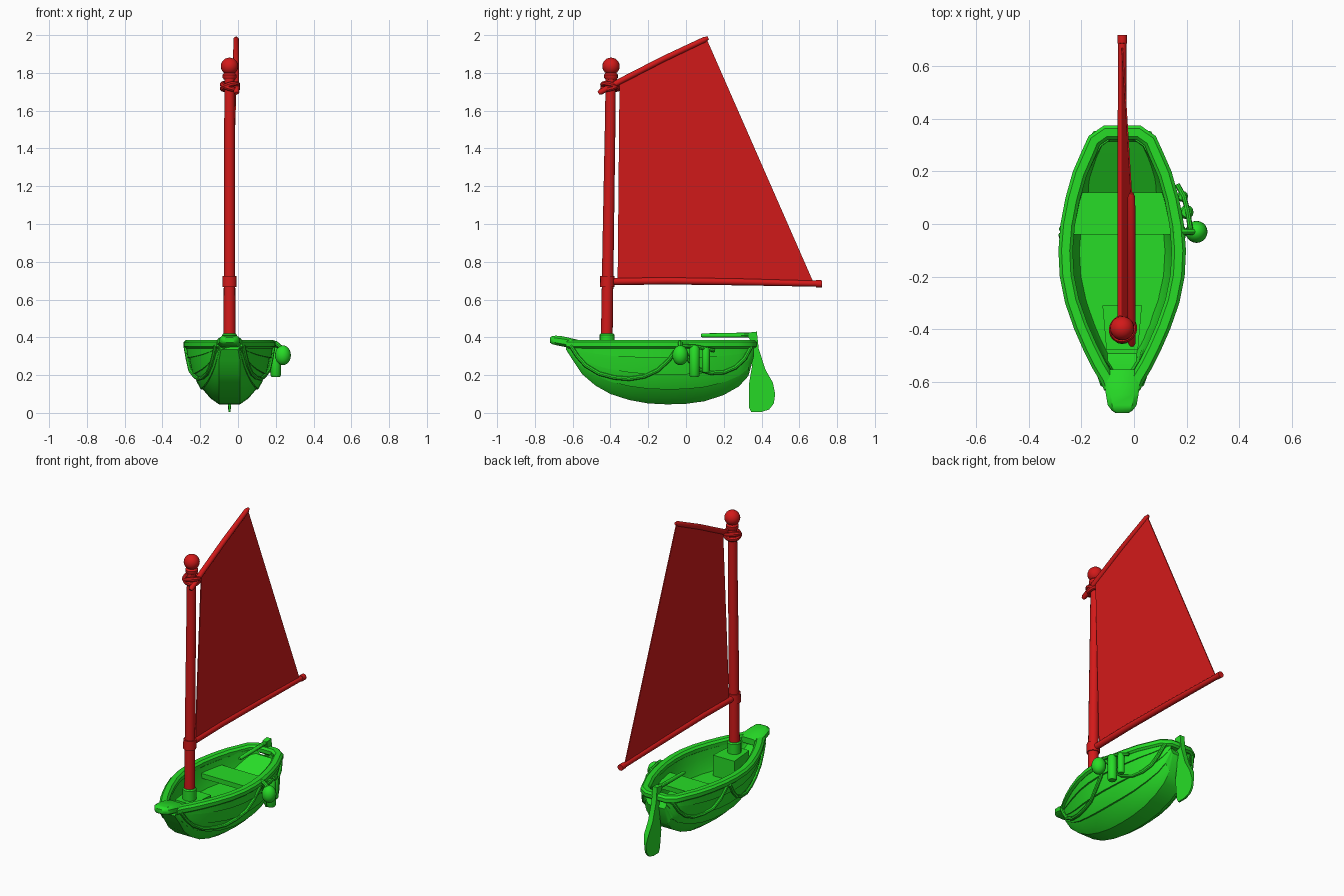
import bpy, bmesh, math
from mathutils import Vector

if "Cube" in bpy.data.objects:
    bpy.data.objects.remove(bpy.data.objects["Cube"])

C = -0.045  # boat centreline in x


def material(name, rgb):
    m = bpy.data.materials.new(name)
    m.diffuse_color = (*rgb, 1)
    m.use_nodes = True
    m.node_tree.nodes["Principled BSDF"].inputs["Base Color"].default_value = m.diffuse_color
    return m


GREEN = material("hull_green", (0.02, 0.72, 0.02))
RED = material("rig_red", (0.65, 0.01, 0.01))


def finish(ob, mat, angle=35):
    ob.data.materials.append(mat)
    bpy.ops.object.select_all(action='DESELECT')
    ob.select_set(True)
    bpy.context.view_layer.objects.active = ob
    bpy.ops.object.shade_smooth_by_angle(angle=math.radians(angle))
    return ob


def loft(name, rings, mat, cyclic=False, angle=35):
    """Skin a list of closed rings; cap the ends unless cyclic."""
    bm = bmesh.new()
    vs = [[bm.verts.new(p) for p in r] for r in rings]
    n = len(rings[0])
    pairs = list(zip(vs, vs[1:])) + ([(vs[-1], vs[0])] if cyclic else [])
    for a, b in pairs:
        for i in range(n):
            j = (i + 1) % n
            bm.faces.new((a[i], a[j], b[j], b[i]))
    if not cyclic:
        bm.faces.new(vs[0])
        bm.faces.new(vs[-1])
    bmesh.ops.recalc_face_normals(bm, faces=bm.faces)
    me = bpy.data.meshes.new(name)
    bm.to_mesh(me)
    bm.free()
    ob = bpy.data.objects.new(name, me)
    bpy.context.collection.objects.link(ob)
    return finish(ob, mat, angle)


def tube(name, pts, mat, n=14):
    """Round bar through (x, y, z, radius) points."""
    ps = [Vector(p[:3]) for p in pts]
    rings = []
    for i, p in enumerate(ps):
        t = (ps[min(i + 1, len(ps) - 1)] - ps[max(i - 1, 0)]).normalized()
        ref = Vector((1, 0, 0)) if abs(t.x) < 0.9 else Vector((0, 0, 1))
        u = t.cross(ref).normalized()
        v = t.cross(u)
        rings.append([p + pts[i][3] * (u * math.cos(a) + v * math.sin(a))
                      for a in (2 * math.pi * k / n for k in range(n))])
    return loft(name, rings, mat)


def ball(name, x, y, z, r, mat, sz=1):
    bpy.ops.mesh.primitive_uv_sphere_add(segments=20, ring_count=12, radius=r, location=(x, y, z))
    ob = bpy.context.object
    ob.name = name
    ob.scale.z = sz
    return finish(ob, mat)


def lerp(table, x, col):
    if x <= table[0][0]:
        return table[0][col]
    for a, b in zip(table, table[1:]):
        if x <= b[0]:
            return a[col] + (b[col] - a[col]) * (x - a[0]) / (b[0] - a[0])
    return table[-1][col]


# Hull stations: y, half width, keel height
ST = [(-.635, .055, .335), (-.60, .07, .28), (-.55, .10, .205), (-.48, .135, .145),
      (-.40, .17, .10), (-.30, .205, .068), (-.20, .225, .05), (-.10, .23, .045),
      (0, .222, .048), (.10, .203, .062), (.20, .175, .095), (.28, .14, .14),
      (.33, .115, .195), (.36, .075, .30)]
TOP = .36
# Half section as (height, width) fractions, with overlapping planks
SEC = [(0, 0), (.10, .26), (.25, .49), (.25, .55), (.38, .68), (.5, .75), (.5, .81),
       (.64, .87), (.78, .91), (.78, .97), (1, 1)]
INNER = [(0, 0), (.25, .52), (.5, .78), (.78, .94), (1, 1)]


def half(sec, w, zb):
    k = max(min(.055, w - .01), .005)
    return [(k + (w - k) * f, zb + (TOP - zb) * h) for h, f in sec]


rings = []
for y, w, zb in ST:
    o = half(SEC, w, zb)
    i = half(INNER, w - .035, min(zb + .04, TOP - .005))
    yi = -.137 + (y + .137) * .93
    rings.append([(C - x, y, z) for x, z in reversed(o)] + [(C + x, y, z) for x, z in o]
                 + [(C + x, yi, z) for x, z in reversed(i)] + [(C - x, yi, z) for x, z in i])
loft("hull", rings, GREEN, angle=28)

# Gunwale rim swept around the sheer line
side = [(w + .013, y) for y, w, zb in ST[:-2]] + [(.128, .335), (.07, .375)]
loop = [Vector(p) for p in side] + [Vector((-x, y)) for x, y in reversed(side)]
prof = [(0, .352), (0, .374), (-.012, .386), (-.043, .386), (-.055, .374), (-.055, .352), (-.043, .342), (-.012, .342)]
rim = []
for i, p in enumerate(loop):
    a = (p - loop[i - 1]).normalized()
    b = (loop[(i + 1) % len(loop)] - p).normalized()
    t = (a + b).normalized()
    nrm = Vector((t.y, -t.x))
    rim.append([(C + p.x + nrm.x * d, p.y + nrm.y * d, z) for d, z in prof])
loft("gunwale", rim, GREEN, cyclic=True)

# Bow cap
cap = []
for y, hw, zc, hz in [(-.555, .05, .365, .018), (-.60, .068, .368, .025), (-.65, .062, .378, .027),
                      (-.69, .055, .384, .025), (-.71, .04, .385, .021), (-.72, .025, .385, .013)]:
    cap.append([(C + hw * a, y, zc + hz * b) for a, b in
                [(1, -.5), (1, .5), (.7, 1), (-.7, 1), (-1, .5), (-1, -.5), (-.7, -1), (.7, -1)]])
loft("bow_cap", cap, GREEN)


def slab(name, rows, t, mat=GREEN):
    """Board across the boat from (y, half width, top z) rows."""
    return loft(name, [[(C - w, y, z), (C + w, y, z), (C + w, y, z - t), (C - w, y, z - t)]
                       for y, w, z in rows], mat)


# Inside boards
slab("floor", [(-.53, .065, .22), (-.47, .085, .22), (-.40, .12, .22), (-.30, .155, .22),
               (-.15, .175, .22), (0, .17, .22), (.12, .15, .22)], .02)
slab("stern_ramp", [(.11, .15, .22), (.21, .125, .28), (.315, .075, .34)], .02)
slab("seat", [(-.04, .188, .315), (.12, .162, .315)], .03)
slab("mast_step", [(-.48, .06, .35), (-.31, .075, .35)], .14)
tube("mast_socket", [(C, -.418, .34, .04), (C, -.418, .412, .04), (C, -.418, .42, .034)], GREEN)

# Rudder and tiller
blade = [(.33, .425), (.375, .43), (.385, .34), (.42, .23), (.46, .16), (.472, .10), (.465, .05),
         (.44, .018), (.40, .005), (.345, .005), (.333, .03), (.333, .15), (.35, .25), (.35, .37), (.33, .40)]
loft("rudder", [[(C + s * (.016 if z > .1 else .006), y, z) for y, z in blade] for s in (-1, 1)], GREEN)
tube("tiller", [(C, .08, .41, .008), (C, .09, .41, .011), (C, .36, .413, .013)], GREEN, 10)


def hull_x(y, z):
    w, zb = lerp(ST, y, 1), lerp(ST, y, 2)
    k = min(.055, w - .01)
    return k + (w - k) * lerp(SEC, max(0, (z - zb) / (TOP - zb)), 1)


# Rope swags on both sides
SWAGS = {"bow": [(-.61, .355), (-.575, .30), (-.53, .25), (-.46, .208), (-.38, .187), (-.30, .18),
                 (-.22, .193), (-.15, .225), (-.09, .28), (-.04, .35)],
         "stern": [(-.02, .35), (.02, .275), (.07, .23), (.13, .212), (.20, .215),
                   (.26, .24), (.31, .285), (.345, .35)]}
for s, tag in ((-1, "left"), (1, "right")):
    for part, path in SWAGS.items():
        tube(f"{part}_rope_{tag}", [(C + s * (hull_x(y, z) + .008), y, z, .011) for y, z in path], GREEN, 8)

# Fenders hanging on the right side
ball("ball_fender", .238, -.03, .305, .042, GREEN, 1.25)
tube("ball_fender_tie", [(.15, -.03, .375, .012), (.20, -.03, .37, .012), (.235, -.03, .34, .012)], GREEN, 8)
for name, x, y, z0, z1, r in (("long_fender", .2, .045, .19, .355, .027),
                              ("short_fender", .185, .105, .215, .345, .021)):
    tube(name, [(x, y, z0, r * .8), (x, y, z0 + .008, r), (x, y, z1 - .012, r), (x, y, z1, r * .7)], GREEN, 12)
tube("fender_line", [(.215, -.02, .355, .01), (.205, .045, .352, .01), (.19, .105, .34, .01), (.165, .15, .33, .01)], GREEN, 8)

# Mast with collar, neck and ball
tube("mast", [(C, -.42, .36, .031), (C, -.412, .9, .03), (C, -.402, 1.5, .028), (C, -.398, 1.80, .027)], RED, 16)
tube("boom_collar", [(C, -.417, .667, .038), (C, -.416, .725, .038)], RED, 16)
tube("mast_neck", [(C, -.399, 1.765, .03), (C, -.398, 1.775, .037), (C, -.398, 1.79, .037), (C, -.398, 1.80, .028)], RED, 16)
ball("mast_ball", C, -.397, 1.835, .046, RED)

# Crossed lashings at the gaff
for i, s in enumerate((-1, 1)):
    bpy.ops.mesh.primitive_torus_add(major_radius=.042, minor_radius=.014, major_segments=24, minor_segments=8,
                                     location=(C + .003, -.4, 1.728), rotation=(s * .25, s * .28, 0))
    bpy.context.object.name = f"lashing_{i + 1}"
    finish(bpy.context.object, RED)

# Boom and gaff
tube("boom", [(C, -.40, .695, .019), (C, -.1, .699, .019), (C, .3, .693, .018), (C, .70, .684, .016)], RED)
tube("boom_end", [(C, .688, .684, .019), (C, .72, .683, .019)], RED)
tube("gaff", [(-.008, -.463, 1.692, .009), (-.008, -.452, 1.699, .015), (-.01, -.35, 1.755, .016),
              (-.01, -.12, 1.873, .016), (-.01, .10, 1.977, .015), (-.01, .118, 1.985, .008)], RED)

# Sail, twisting from boom to gaff
quad = [(C, -.362, .70), (C, .15, .70), (C, .675, .69), (-.01, .11, 1.978), (-.01, -.12, 1.868), (-.01, -.352, 1.752)]
loft("sail", [[(x + s * .003, y, z) for x, y, z in quad] for s in (-1, 1)], RED)
